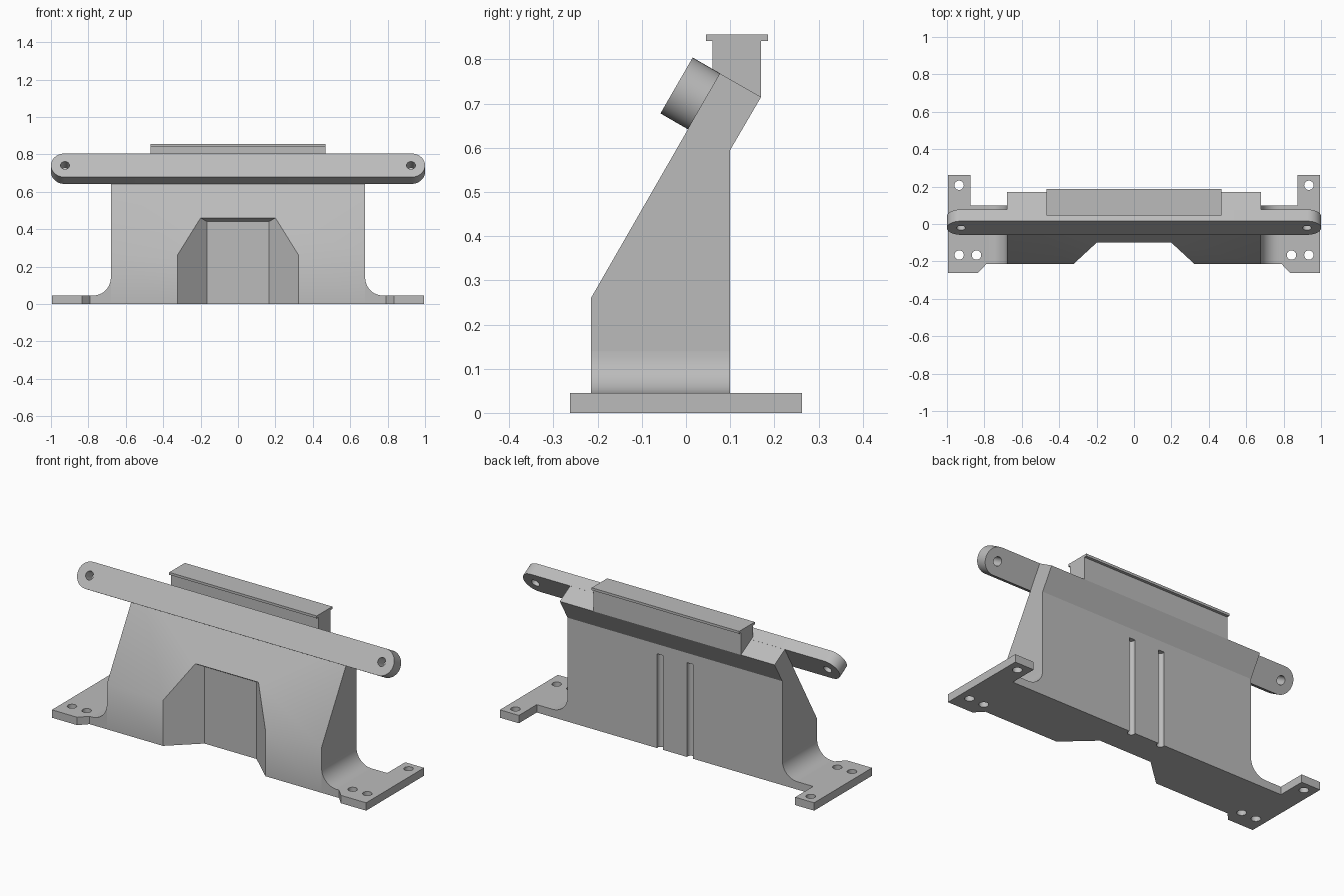
import bpy, math
from mathutils import Vector

default = bpy.data.objects.get("Cube")
if default:
    bpy.data.objects.remove(default, do_unlink=True)

grey = bpy.data.materials.new("light_grey")
grey.use_nodes = True
colour = (0.5, 0.5, 0.5, 1)
grey.diffuse_color = colour
grey.node_tree.nodes["Principled BSDF"].inputs["Base Color"].default_value = colour


def loft(name, lower, upper):
    """Closed solid between two matching outlines."""
    n = len(lower)
    faces = [range(n)[::-1], range(n, 2 * n)]
    faces += [(i, (i + 1) % n, n + (i + 1) % n, n + i) for i in range(n)]
    mesh = bpy.data.meshes.new(name)
    mesh.from_pydata(list(lower) + list(upper), [], [tuple(f) for f in faces])
    mesh.materials.append(grey)
    obj = bpy.data.objects.new(name, mesh)
    bpy.context.collection.objects.link(obj)
    activate(obj)
    bpy.ops.object.mode_set(mode='EDIT')
    bpy.ops.mesh.select_all(action='SELECT')
    bpy.ops.mesh.normals_make_consistent(inside=False)
    bpy.ops.object.mode_set(mode='OBJECT')
    return obj


def activate(obj):
    bpy.ops.object.select_all(action='DESELECT')
    obj.select_set(True)
    bpy.context.view_layer.objects.active = obj


def prism(name, outline, place, start, end):
    """Extrude a 2D outline; place maps (a, b, depth) to a 3D point."""
    return loft(name, [place(a, b, start) for a, b in outline],
                [place(a, b, end) for a, b in outline])


def arc(cx, cy, r, start, end, steps):
    angles = [math.radians(start + (end - start) * i / steps) for i in range(steps + 1)]
    return [(cx + r * math.cos(t), cy + r * math.sin(t)) for t in angles]


def cut(obj, cutter):
    cutter.hide_render = True
    mod = obj.modifiers.new("cut", 'BOOLEAN')
    mod.operation, mod.solver, mod.object = 'DIFFERENCE', 'EXACT', cutter
    activate(obj)
    bpy.ops.object.modifier_apply(modifier=mod.name)
    bpy.data.objects.remove(cutter, do_unlink=True)


def smooth(obj):
    activate(obj)
    bpy.ops.object.shade_smooth_by_angle(angle=math.radians(30))


def mirror(obj):
    mod = obj.modifiers.new("mirror", 'MIRROR')
    activate(obj)
    bpy.ops.object.modifier_apply(modifier=mod.name)


along_x = lambda a, b, d: (d, a, b)
along_y = lambda a, b, d: (a, d, b)
along_z = lambda a, b, d: (a, b, d)

FRONT, BACK, HALF, PLATE = -0.215, 0.1, 0.68, 0.045

# Body: side profile swept across the width
body = prism("body", [(FRONT, 0), (FRONT, 0.26), (0.077, 0.768), (0.17, 0.715),
                      (BACK, 0.595), (BACK, 0)], along_x, -HALF, HALF)

# Front recess with splayed walls and sloping ceiling
plan = [(-0.417, -0.3), (0.417, -0.3), (0.165, -0.068), (-0.165, -0.068)]
cut(body, loft("recess_cutter", [(x, y, -0.1) for x, y in plan],
               [(x, y, 0.46 - 0.62 * (y + 0.1)) for x, y in plan]))

# Two round vertical grooves in the back
for x in (-0.095, 0.095):
    cut(body, prism("groove_cutter", arc(x, BACK - 0.008, 0.02, 0, 345, 23),
                    along_z, -0.1, 0.54))
smooth(body)

# Mounting feet with bolt holes
foot = prism("mounting_feet", [(HALF, FRONT), (0.79, FRONT), (0.835, -0.262), (0.995, -0.262),
                               (0.995, 0.262), (0.875, 0.262), (0.875, BACK), (HALF, BACK)],
             along_z, 0, PLATE)
for x, y in [(0.935, 0.207), (0.935, -0.166), (0.842, -0.166)]:
    cut(foot, prism("bolt_cutter", arc(x, y, 0.025, 0, 345, 23), along_z, -0.1, 0.2))
mirror(foot)
smooth(foot)

# Curved fillets between body and feet
r = 0.095
fillet = prism("foot_fillets", [(HALF, PLATE)] + arc(HALF + r, PLATE + r, r, 270, 180, 12),
               along_y, FRONT, BACK)
mirror(fillet)
smooth(fillet)

# Tilted crossbar with rounded ends and a hole at each end
tilt = math.radians(30)
up = Vector((0, math.sin(tilt), math.cos(tilt)))
out = Vector((0, -math.cos(tilt), math.sin(tilt)))
centre = Vector((0, 0.041, 0.705))
on_slope = lambda a, b, d: centre + Vector((a, 0, 0)) + up * b + out * d
R = 0.073
bar = prism("crossbar", arc(1 - R, 0, R, -90, 90, 20) + arc(R - 1, 0, R, 90, 270, 20),
            on_slope, 0, 0.072)
for x in (-0.925, 0.925):
    cut(bar, prism("pin_cutter", arc(x, 0, 0.024, 0, 345, 23), on_slope, -0.1, 0.2))
smooth(bar)

# Top rail: upright block and its overhanging lip
prism("top_rail", [(0.06, 0.768), (0.06, 0.842), (0.17, 0.842), (0.17, 0.715)],
      along_x, -0.467, 0.467)
prism("top_lip", [(0.045, 0.842), (0.045, 0.856), (0.186, 0.856), (0.186, 0.842)],
      along_x, -0.467, 0.467)
